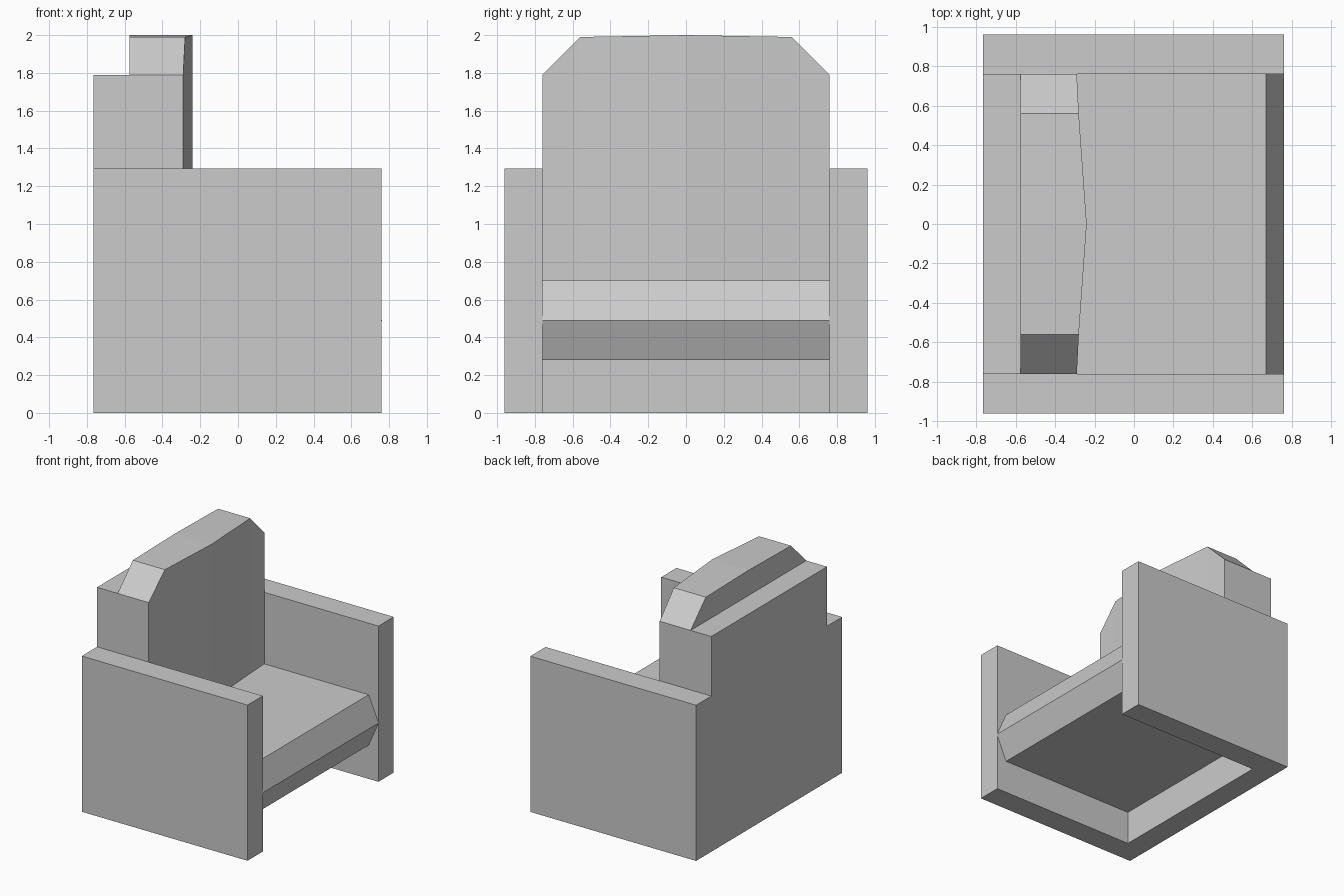
import bpy, bmesh

if "Cube" in bpy.data.objects:
    bpy.data.objects.remove(bpy.data.objects["Cube"])

fabric = bpy.data.materials.new("grey fabric")
fabric.diffuse_color = (0.6, 0.6, 0.6, 1)
fabric.use_nodes = True
fabric.node_tree.nodes["Principled BSDF"].inputs["Base Color"].default_value = fabric.diffuse_color


def finish(name, bm):
    bmesh.ops.recalc_face_normals(bm, faces=bm.faces)
    me = bpy.data.meshes.new(name)
    bm.to_mesh(me)
    bm.free()
    me.materials.append(fabric)
    ob = bpy.data.objects.new(name, me)
    bpy.context.collection.objects.link(ob)
    return ob


def loft(name, rings):
    """Skin a row of equal-length rings and cap both ends."""
    bm = bmesh.new()
    rows = [[bm.verts.new(p) for p in ring] for ring in rings]
    n = len(rows[0])
    for a, b in zip(rows, rows[1:]):
        for i in range(n):
            j = (i + 1) % n
            bm.faces.new((a[i], a[j], b[j], b[i]))
    bm.faces.new(rows[0])
    bm.faces.new(rows[-1])
    return finish(name, bm)


def extrude_y(name, profile, y0, y1):
    return loft(name, [[(x, y, z) for x, z in profile] for y in (y0, y1)])


def box(x0, x1, z0, z1):
    return [(x0, z0), (x1, z0), (x1, z1), (x0, z1)]


# Arm panels reaching the floor
for side, y0, y1 in (("right", -0.96, -0.76), ("left", 0.76, 0.96)):
    extrude_y(side + "_arm", box(-0.765, 0.76, 0, 1.295), y0, y1)

# Back panel between the arms
extrude_y("back_panel", box(-0.765, -0.575, 0, 1.79), -0.76, 0.76)

# Seat cushion with a pointed front edge
extrude_y("seat_cushion",
          [(-0.575, 0.28), (0.67, 0.28), (0.762, 0.49), (0.67, 0.70), (-0.575, 0.70)],
          -0.76, 0.76)

# Back cushion: clipped top corners, front bulging towards the middle
columns = [(-0.76, -0.29, 1.79), (-0.56, -0.28, 1.99), (0, -0.24, 2.0),
           (0.56, -0.28, 1.99), (0.76, -0.29, 1.79)]
loft("back_cushion",
     [[(-0.575, y, 0.70), (x, y, 0.70), (x, y, z), (-0.575, y, z)]
      for y, x, z in columns])
